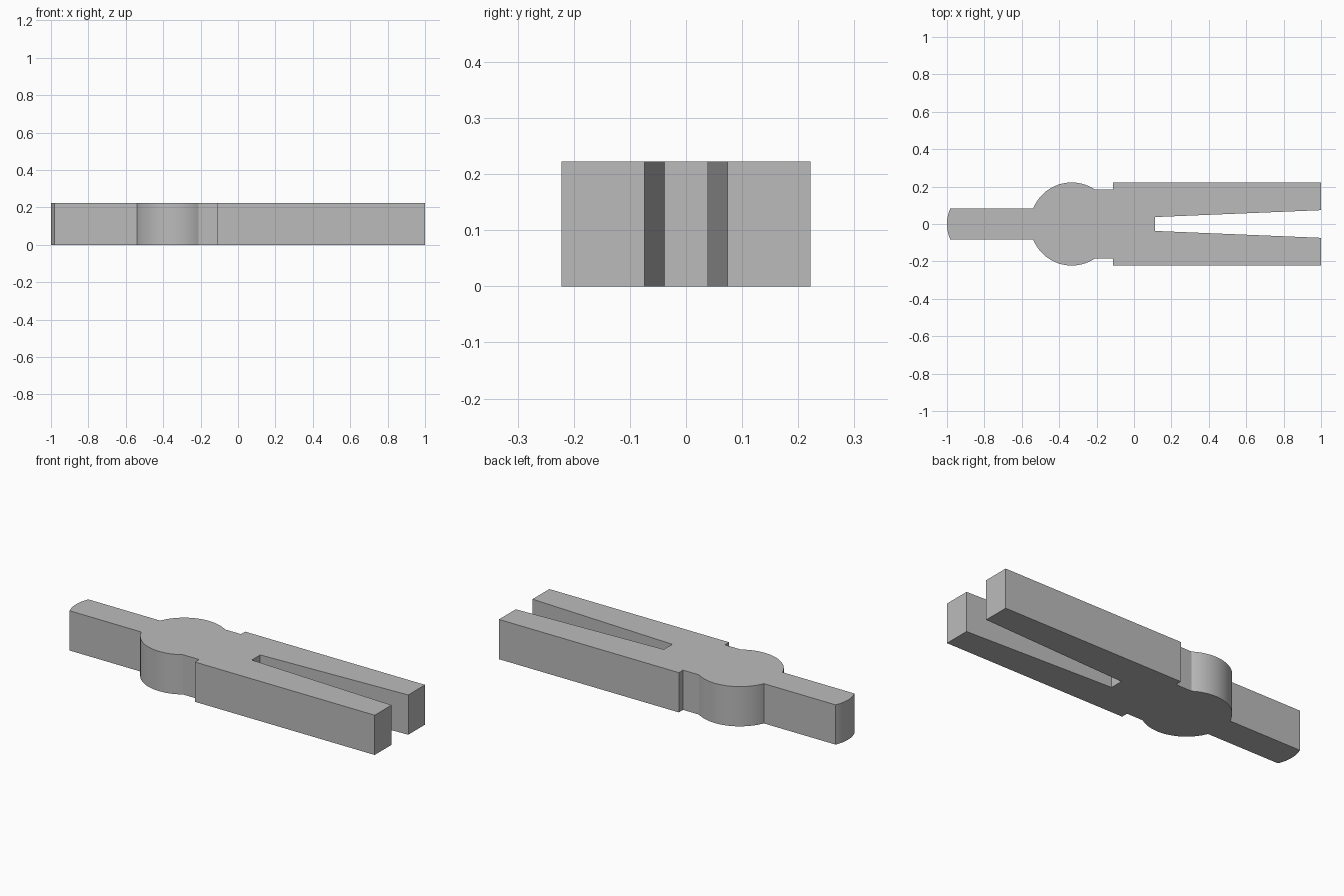
import bpy
import bmesh
from math import asin, pi, cos, sin, radians

cube = bpy.data.objects.get("Cube")
if cube:
    bpy.data.objects.remove(cube, do_unlink=True)

HEIGHT = 0.222
HUB_X, HUB_R = -0.333, 0.222
TAIL_W, NECK_W = 0.083, 0.185
END_R = 0.2


def arc(cx, r, a0, a1, steps):
    """Points on a circle centred on the x axis."""
    angles = [a0 + (a1 - a0) * i / steps for i in range(steps + 1)]
    return [(cx + r * cos(a), r * sin(a)) for a in angles]


# Half outline: rounded tail end, round hub, neck, jaw and tapered slot
half = arc(END_R - 1, END_R, pi, pi - asin(TAIL_W / END_R), 6)
half += arc(HUB_X, HUB_R, pi - asin(TAIL_W / HUB_R), asin(NECK_W / HUB_R), 28)
half += [(-0.111, NECK_W), (-0.111, 0.222), (1, 0.222), (1, 0.074), (0.111, 0.037)]

# Mirror the outline across y = 0 and extrude it upward
outline = half + [(x, -y) for x, y in reversed(half[1:])]
bm = bmesh.new()
base = bm.faces.new([bm.verts.new((x, y, 0)) for x, y in outline])
result = bmesh.ops.extrude_face_region(bm, geom=[base], use_keep_orig=True)
top_verts = [g for g in result["geom"] if isinstance(g, bmesh.types.BMVert)]
bmesh.ops.translate(bm, verts=top_verts, vec=(0, 0, HEIGHT))
bmesh.ops.recalc_face_normals(bm, faces=bm.faces)

mesh = bpy.data.meshes.new("forked_bar")
bm.to_mesh(mesh)
bm.free()
bar = bpy.data.objects.new("forked_bar", mesh)
bpy.context.collection.objects.link(bar)

# Plain grey finish
grey = bpy.data.materials.new("plain_grey")
grey.use_nodes = True
colour = (0.5, 0.5, 0.5, 1)
grey.diffuse_color = colour
grey.node_tree.nodes["Principled BSDF"].inputs["Base Color"].default_value = colour
mesh.materials.append(grey)

# Smooth the curved walls and keep the corners sharp
bpy.ops.object.select_all(action="DESELECT")
bar.select_set(True)
bpy.context.view_layer.objects.active = bar
bpy.ops.object.shade_smooth_by_angle(angle=radians(20))
